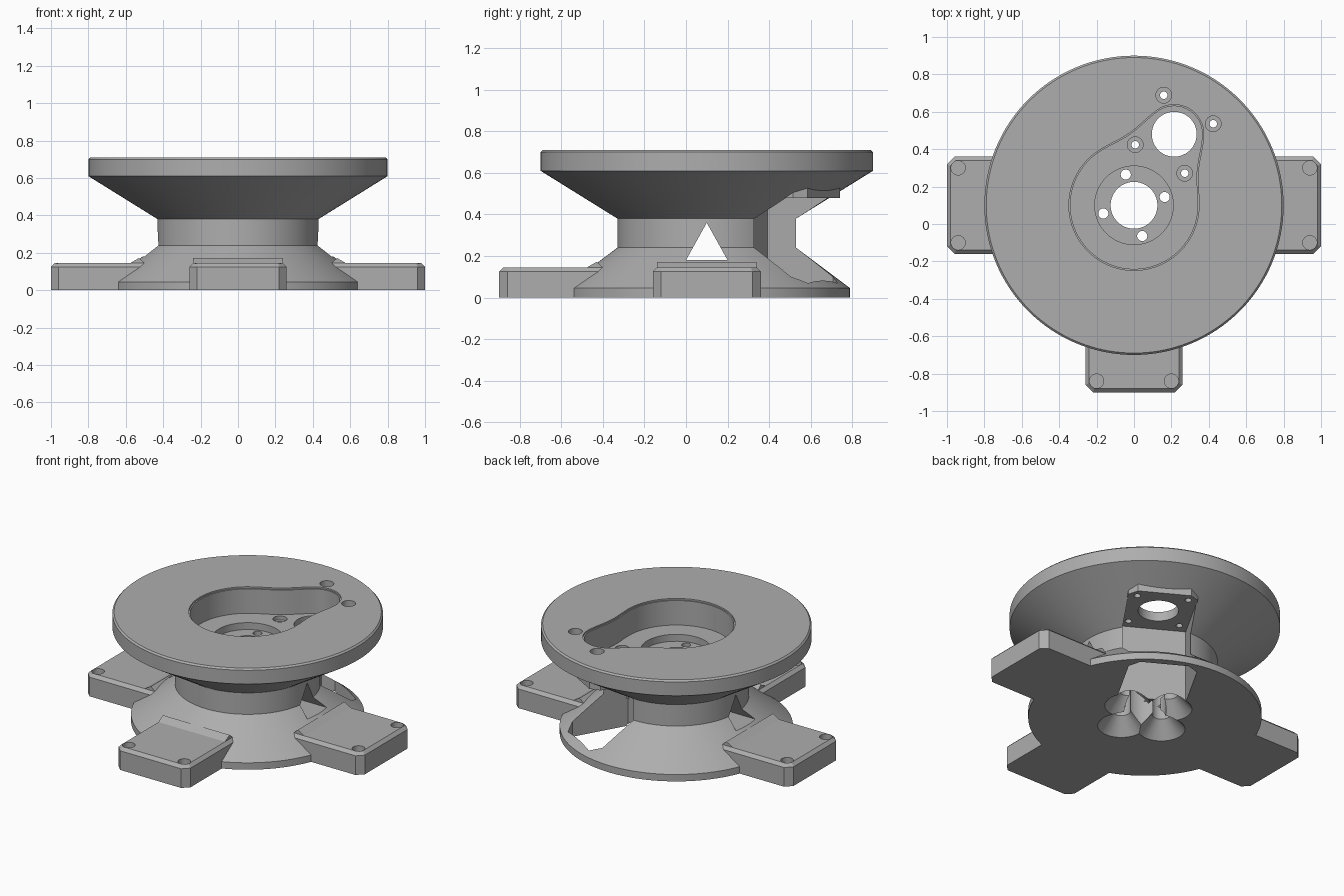
import bpy, bmesh
from math import radians, sin, cos, pi, acos, hypot, atan2
from mathutils import Matrix, Vector

cube = bpy.data.objects.get("Cube")
if cube:
    bpy.data.objects.remove(cube, do_unlink=True)

grey = bpy.data.materials.new("plain grey")
grey.use_nodes = True
grey.diffuse_color = (0.42, 0.42, 0.42, 1)
grey.node_tree.nodes["Principled BSDF"].inputs["Base Color"].default_value = grey.diffuse_color

AXIS = Vector((0, 0.1, 0))
MOTOR = Vector((0.215, 0.48, 0))
TURN = atan2(MOTOR.y - AXIS.y, MOTOR.x)


def finish(name, bm, matrix):
    bmesh.ops.recalc_face_normals(bm, faces=bm.faces)
    bm.transform(matrix)
    mesh = bpy.data.meshes.new(name)
    bm.to_mesh(mesh)
    bm.free()
    mesh.materials.append(grey)
    obj = bpy.data.objects.new(name, mesh)
    bpy.context.collection.objects.link(obj)
    return obj


def lathe(name, profile, at, steps=48):
    """Revolve an (r, z) profile, closed at the axis, around a vertical line."""
    bm = bmesh.new()
    verts = [bm.verts.new((r, 0, z)) for r, z in profile]
    edges = [bm.edges.new(pair) for pair in zip(verts, verts[1:])]
    bmesh.ops.spin(bm, geom=verts + edges, cent=(0, 0, 0), axis=(0, 0, 1),
                   angle=2 * pi, steps=steps)
    bmesh.ops.remove_doubles(bm, verts=bm.verts, dist=1e-5)
    return finish(name, bm, Matrix.Translation(at))


def rod(name, r, z0, z1, at, steps=32):
    return lathe(name, [(0, z0), (r, z0), (r, z1), (0, z1)], at, steps)


def prism(name, outline, z0, z1, matrix=Matrix(), chamfer=0):
    bm = bmesh.new()
    base = bm.faces.new([bm.verts.new((x, y, z0)) for x, y in outline])
    up = bmesh.ops.extrude_face_region(bm, geom=[base])["geom"]
    bmesh.ops.translate(bm, vec=(0, 0, z1 - z0),
                        verts=[v for v in up if isinstance(v, bmesh.types.BMVert)])
    if chamfer:
        rim = [e for e in bm.edges if all(v.co.z > z1 - 1e-4 for v in e.verts)]
        bmesh.ops.bevel(bm, geom=rim, offset=chamfer, segments=1, affect='EDGES')
    return finish(name, bm, matrix)


def block(x0, x1, w, c):
    """Rectangle with its two outer corners cut off."""
    return [(x0, -w), (x1 - c, -w), (x1, c - w), (x1, w - c), (x1 - c, w), (x0, w)]


def combine(target, other, operation):
    mod = target.modifiers.new(operation.title(), 'BOOLEAN')
    mod.operation, mod.solver, mod.object = operation, 'EXACT', other
    bpy.context.view_layer.objects.active = target
    bpy.ops.object.modifier_apply(modifier=mod.name)
    bpy.data.objects.remove(other, do_unlink=True)


def add(other):
    combine(body, other, 'UNION')


def cut(other):
    combine(body, other, 'DIFFERENCE')


# Spool shaped body: flared base, waist and wide top disc
body = lathe("pedestal_body", [
    (0, 0), (0.69, 0), (0.69, 0.045), (0.43, 0.24), (0.43, 0.38), (0.8, 0.61),
    (0.8, 0.7), (0.79, 0.71), (0, 0.71)], AXIS, 128)

# Three legs with ramps into the base and blind holes
for name, angle in (("left", 0), ("right", pi), ("front", -pi / 2)):
    place = Matrix.Translation(AXIS) @ Matrix.Rotation(angle, 4, 'Z')
    add(prism(name + "_leg", block(0.45, 1, 0.26, 0.04), 0, 0.145, place, 0.02))
    on_edge = place @ Matrix.Rotation(pi / 2, 4, 'X')
    ramp = [(0.5, 0.1), (0.58, 0.1), (0.58, 0.143), (0.53, 0.172), (0.5, 0.145)]
    add(prism(name + "_ramp", ramp, -0.24, 0.24, on_edge))
    for side in (-1, 1):
        cut(rod("leg_hole", 0.038, 0.08, 0.2, place @ Vector((0.94, 0.2 * side, 0))))

# Motor plate under the disc and the open motor bay below it
bay = Matrix.Translation(AXIS) @ Matrix.Rotation(TURN, 4, 'Z')
reach = (MOTOR - AXIS).length
add(prism("motor_plate", block(reach - 0.21, reach + 0.21, 0.21, 0.05), 0.48, 0.6, bay))
cut(prism("motor_bay", block(0.22, reach + 0.205, 0.205, 0.06), -0.1, 0.48, bay))


# Pear shaped pocket: two arcs joined by slightly hollow flanks
def pocket_outline(grow=0):
    big, small = 0.34 + grow, 0.15 + grow
    spread = acos((big - small) / reach)
    a0, a1 = TURN - spread, TURN + spread

    def arc(c, r, start, end, n):
        return [Vector((c.x + r * cos(start + (end - start) * i / n),
                        c.y + r * sin(start + (end - start) * i / n))) for i in range(n + 1)]

    def flank(p, q, angle):
        inward = -Vector((cos(angle), sin(angle)))
        return [p.lerp(q, i / 10) + inward * 0.017 * sin(pi * i / 10) ** 2
                for i in range(1, 10)]

    tip = arc(MOTOR, small, a0, a1, 24)
    bowl = arc(AXIS, big, a1, a0 + 2 * pi, 64)
    return tip + flank(tip[-1], bowl[0], a1) + bowl + flank(bowl[-1], tip[0], a0)


cut(prism("pocket", pocket_outline(), 0.54, 0.8))
cut(prism("pocket_lip", pocket_outline(0.008), 0.7, 0.8))

# Central bore with bearing seat
cut(rod("bearing_seat", 0.21, 0.495, 0.6, AXIS, 64))
cut(rod("bore", 0.125, -0.1, 0.6, AXIS, 64))

# Screw holes: flared from below round the bore, counterbored from above round the motor
for i in range(4):
    angle = radians(15 + 90 * i)
    spoke = Vector((cos(angle), sin(angle), 0))
    cut(lathe("flared_hole", [
        (0, -0.02), (0.157, -0.02), (0.055, 0.1), (0.055, 0.45), (0.027, 0.45),
        (0.027, 0.6), (0, 0.6)], AXIS + spoke * 0.17, 40))
    cut(lathe("motor_screw_hole", [
        (0, 0.4), (0.02, 0.4), (0.02, 0.515), (0.042, 0.515), (0.042, 0.8), (0, 0.8)],
        MOTOR + spoke * 0.216, 24))
cut(rod("motor_hole", 0.12, 0.4, 0.6, MOTOR, 48))

# Triangular window running through the waist from side to side
sideways = Matrix(((0, 0, 1, 0), (1, 0, 0, 0), (0, 1, 0, 0), (0, 0, 0, 1)))
cut(prism("window", [(0, 0.18), (0.2, 0.18), (0.1, 0.36)], -0.8, 0.8, sideways))

# Smooth curved walls, keep the corners crisp
bpy.ops.object.select_all(action='DESELECT')
body.select_set(True)
bpy.context.view_layer.objects.active = body
bpy.ops.object.shade_smooth_by_angle(angle=radians(25))
